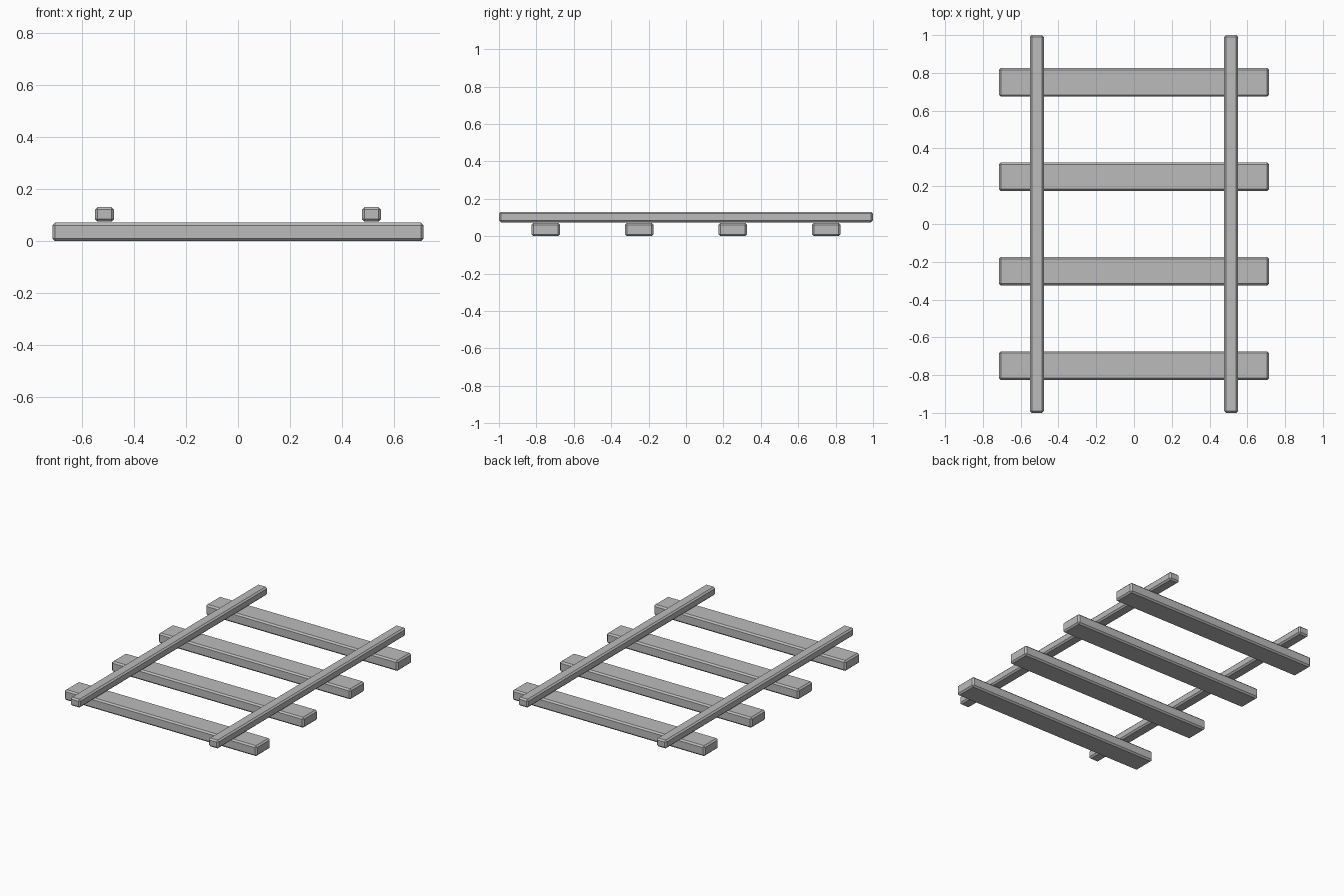
import bpy

# Remove the default cube
cube = bpy.data.objects.get("Cube")
if cube:
    bpy.data.objects.remove(cube, do_unlink=True)

GREY = (0.5, 0.5, 0.5, 1)
grey = bpy.data.materials.new("plain_grey")
grey.use_nodes = True
grey.diffuse_color = GREY
grey.node_tree.nodes["Principled BSDF"].inputs["Base Color"].default_value = GREY


def beam(name, size, location):
    """Flat-shaded bar with chamfered edges."""
    bpy.ops.mesh.primitive_cube_add(size=1, location=location)
    obj = bpy.context.object
    obj.name = name
    obj.scale = size
    bpy.ops.object.transform_apply(location=False, rotation=False, scale=True)
    obj.data.materials.append(grey)
    chamfer = obj.modifiers.new("chamfer", "BEVEL")
    chamfer.width = 0.01
    chamfer.segments = 1
    return obj


# Cross sleepers lying on the ground
for i in range(4):
    beam(f"sleeper_{i + 1}", (1.43, 0.152, 0.07), (0, -0.75 + 0.5 * i, 0.035))

# Two rails resting just above the sleepers
for side, x in (("left", 0.514), ("right", -0.514)):
    beam(f"{side}_rail", (0.074, 2, 0.056), (x, 0, 0.102))
